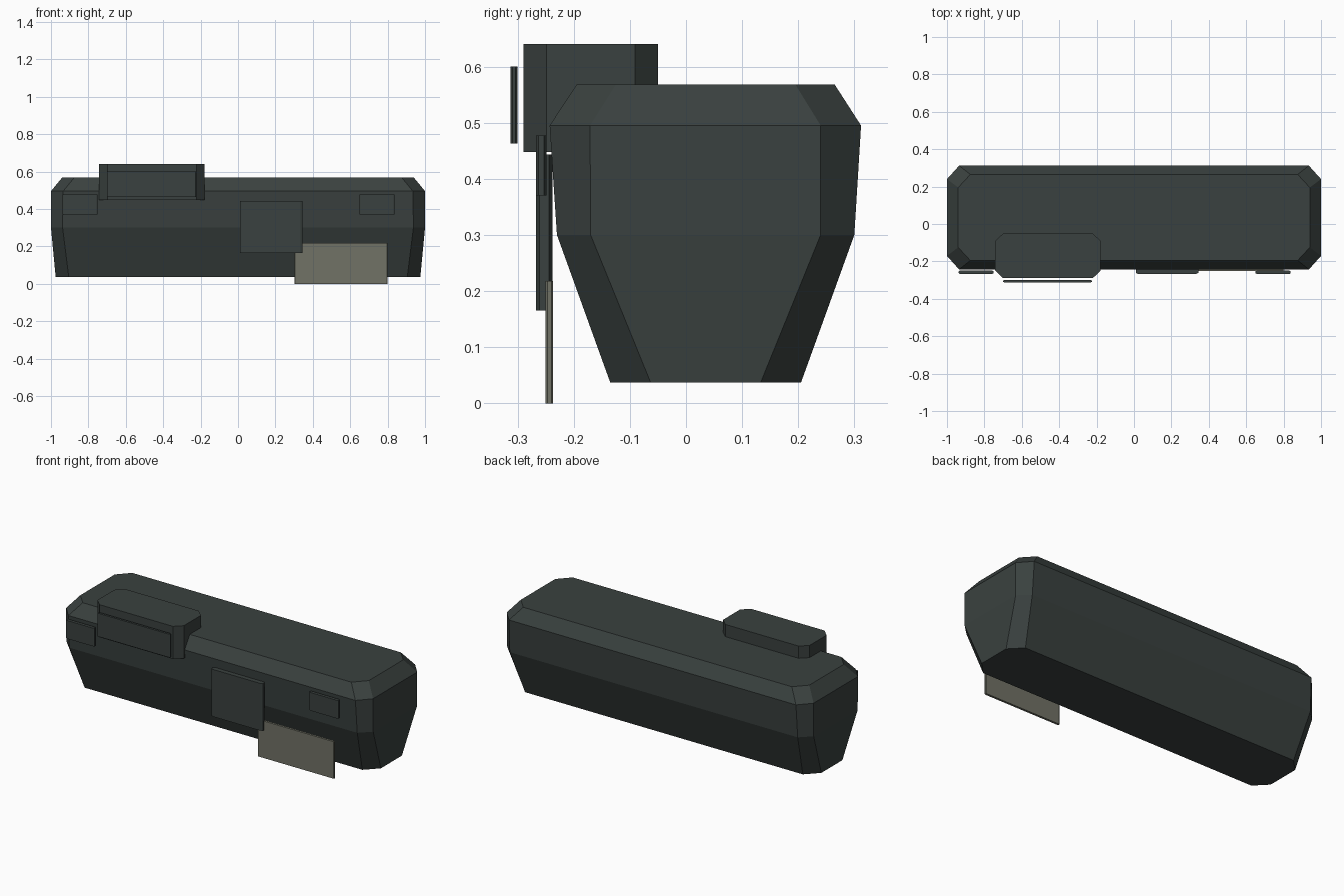
import bpy
import bmesh

cube = bpy.data.objects.get("Cube")
if cube:
    bpy.data.objects.remove(cube, do_unlink=True)


def make_material(name, rgb):
    mat = bpy.data.materials.new(name)
    mat.use_nodes = True
    color = (*rgb, 1.0)
    mat.diffuse_color = color
    mat.node_tree.nodes["Principled BSDF"].inputs["Base Color"].default_value = color
    return mat


dark = make_material("dark slate", (0.042, 0.053, 0.050))
beige = make_material("dull beige", (0.165, 0.168, 0.132))


def octagon(x0, x1, y0, y1, cx, cy):
    """Rectangle with its four corners cut off, counter-clockwise."""
    return [(x0 + cx, y0), (x1 - cx, y0), (x1, y0 + cy), (x1, y1 - cy),
            (x1 - cx, y1), (x0 + cx, y1), (x0, y1 - cy), (x0, y0 + cy)]


def loft(name, levels, mat):
    """Stack octagonal rings, each given as (z, octagon arguments)."""
    bm = bmesh.new()
    rings = [[bm.verts.new((x, y, z)) for x, y in octagon(*args)]
             for z, args in levels]
    for low, high in zip(rings, rings[1:]):
        for i in range(8):
            j = (i + 1) % 8
            bm.faces.new((low[i], low[j], high[j], high[i]))
    bm.faces.new(rings[0][::-1])
    bm.faces.new(rings[-1])
    bmesh.ops.recalc_face_normals(bm, faces=bm.faces)
    mesh = bpy.data.meshes.new(name)
    bm.to_mesh(mesh)
    bm.free()
    mesh.materials.append(mat)
    obj = bpy.data.objects.new(name, mesh)
    bpy.context.collection.objects.link(obj)
    return obj


def block(name, x, y, z, cut, mat):
    """Upright block with chamfered vertical edges."""
    args = (*x, *y, *cut)
    return loft(name, [(z[0], args), (z[1], args)], mat)


# Main hull: tapered underside, upright sides, bevelled roof
loft("hull", [
    (0.037, (-0.975, 0.975, -0.135, 0.205, 0.07, 0.072)),
    (0.30, (-1.0, 1.0, -0.23, 0.30, 0.062, 0.06)),
    (0.495, (-1.0, 1.0, -0.243, 0.312, 0.065, 0.072)),
    (0.568, (-0.94, 0.94, -0.195, 0.265, 0.065, 0.07)),
], dark)

# Raised housing and the plate in front of it
block("housing", (-0.742, -0.178), (-0.29, -0.05), (0.448, 0.64), (0.043, 0.041), dark)
block("housing_plate", (-0.70, -0.225), (-0.313, -0.30), (0.463, 0.60), (0.006, 0.004), dark)

# Front panels
block("front_panel", (0.01, 0.345), (-0.267, -0.238), (0.165, 0.443), (0.012, 0.006), dark)
for side, x in (("right", (-0.937, -0.75)), ("left", (0.65, 0.838))):
    block(side + "_small_panel", x, (-0.267, -0.249), (0.37, 0.477), (0.007, 0.004), dark)

# Hanging tag
block("hanging_tag", (0.303, 0.80), (-0.25, -0.237), (0.0, 0.218), (0.003, 0.003), beige)
